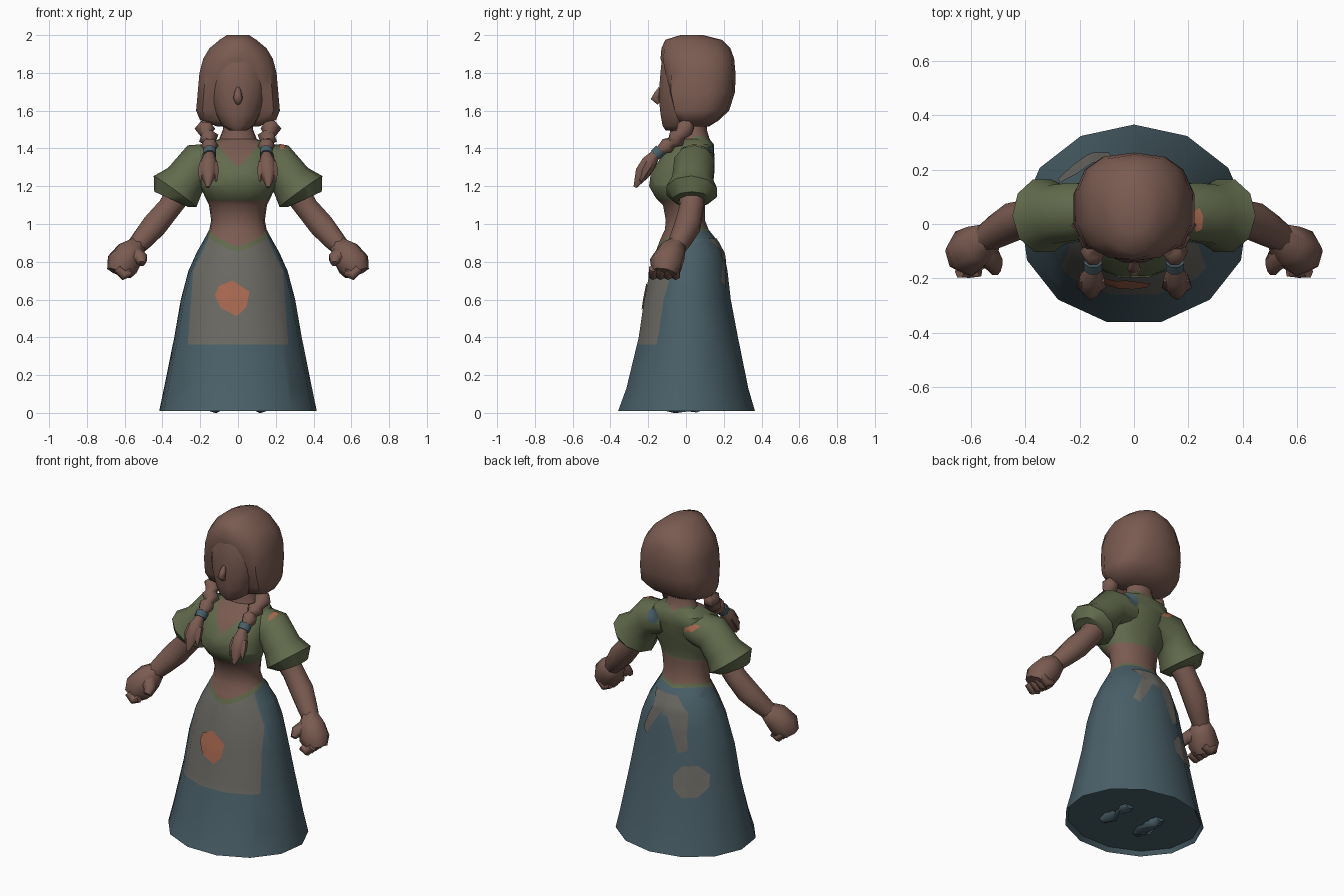
import bpy, bmesh, math
from mathutils import Vector
from mathutils.bvhtree import BVHTree

if "Cube" in bpy.data.objects:
    bpy.data.objects.remove(bpy.data.objects["Cube"])


def material(name, rgb):
    m = bpy.data.materials.new(name)
    m.use_nodes = True
    m.diffuse_color = (*rgb, 1)
    m.node_tree.nodes["Principled BSDF"].inputs["Base Color"].default_value = (*rgb, 1)
    return m


SKIN = material("warm brown", (0.195, 0.105, 0.082))
BLUE = material("slate blue", (0.067, 0.115, 0.138))
GREEN = material("olive green", (0.12, 0.144, 0.072))
GREY = material("apron grey", (0.148, 0.142, 0.125))
ORANGE = material("patch orange", (0.4, 0.14, 0.08))
RUST = material("patch border", (0.24, 0.1, 0.062))


def finish(name, bm, mats, rule=None, angle=42, recalc=True):
    if recalc:
        bmesh.ops.recalc_face_normals(bm, faces=bm.faces[:])
    for f in bm.faces:
        f.smooth = True
        if rule:
            f.material_index = rule(f.calc_center_median())
    me = bpy.data.meshes.new(name)
    bm.to_mesh(me)
    bm.free()
    for m in mats:
        me.materials.append(m)
    me.set_sharp_from_angle(angle=math.radians(angle))
    ob = bpy.data.objects.new(name, me)
    bpy.context.scene.collection.objects.link(ob)
    return ob


def loft(rings):
    bm = bmesh.new()
    loops = [[bm.verts.new(p) for p in r] for r in rings]
    n = len(loops[0])
    for a, b in zip(loops, loops[1:]):
        for i in range(n):
            j = (i + 1) % n
            bm.faces.new((a[i], a[j], b[j], b[i]))
    bm.faces.new(loops[0])
    bm.faces.new(loops[-1])
    return bm


def level(n, z, rx, front, back, power=1.0, limit=-9):
    """Horizontal oval ring with a vertex at the back."""
    mid, ry = (front + back) / 2, (back - front) / 2
    ring = []
    for i in range(n):
        a = 2 * math.pi * i / n
        s, c = math.sin(a), math.cos(a)
        x = math.copysign(abs(s) ** power, s) * rx
        y = mid + math.copysign(abs(c) ** power, c) * ry
        ring.append(Vector((x, max(y, limit), z)))
    return ring


def tube(name, path, mat, n=8, side=1, angle=65):
    """Rings of given radius square to a path of (x, y, z, radius)."""
    pts = [Vector((p[0] * side, p[1], p[2])) for p in path]
    rings = []
    for i, p in enumerate(pts):
        t = (pts[min(i + 1, len(pts) - 1)] - pts[max(i - 1, 0)]).normalized()
        u = Vector((0, 1, 0))
        u = (u - t * u.dot(t)).normalized()
        v = t.cross(u)
        r = path[i][3]
        rings.append([p + r * (u * math.cos(a) + v * math.sin(a))
                      for a in (2 * math.pi * (k + 0.5) / n for k in range(n))])
    return finish(name, loft(rings), [mat], angle=angle)


# Body: skirt, bare waist, blouse and neck in one loft
PROFILE = [
    (0.035, 0.405, -0.35, 0.345), (0.01, 0.42, -0.37, 0.365), (0.13, 0.395, -0.325, 0.33),
    (0.4, 0.34, -0.258, 0.275), (0.6, 0.305, -0.228, 0.237), (0.75, 0.265, -0.197, 0.22),
    (0.85, 0.22, -0.167, 0.2), (0.92, 0.18, -0.14, 0.16), (0.97, 0.153, -0.115, 0.12),
    (1.02, 0.143, -0.11, 0.1), (1.1, 0.155, -0.125, 0.1), (1.14, 0.175, -0.165, 0.1),
    (1.2, 0.2, -0.2, 0.115, 0.9), (1.27, 0.2, -0.19, 0.13, 0.8), (1.36, 0.2, -0.13, 0.15, 0.7),
    (1.42, 0.17, -0.07, 0.148, 0.7), (1.45, 0.1, -0.03, 0.125), (1.5, 0.08, -0.02, 0.11),
    (1.57, 0.08, -0.02, 0.11)]
# Slanted V edges: base height, rise toward the back, rise toward the sides
WAIST, TRIM, NECK = (0.85, 0.33, 0.28), (0.875, 0.33, 0.28), (1.3, 0.45, 0.68)
# Apron edges on the left half: point and outward direction
APRON = [((0.265, 0, 0.38), (0.37, 0, 0.028)), ((0.237, 0, 0.75), (0.17, 0, 0.08)),
         ((0, 0, 0.363), (0, 0, -1))]


def above(c, edge):
    return c.z - (edge[0] + edge[1] * (c.y + 0.17) + edge[2] * abs(c.x)) > 0


def body_rule(c):
    if not above(c, WAIST):
        p = Vector((abs(c.x), c.y, c.z))
        inside = all((p - Vector(co)).dot(Vector(no)) < 0 for co, no in APRON)
        return 3 if inside and c.y < 0 else 1
    if not above(c, TRIM):
        return 2
    if c.z < 1.125 or above(c, NECK):
        return 0
    return 2


def cut(bm, co, no, faces):
    geom = set(faces)
    for f in faces:
        geom.update(f.edges)
        geom.update(f.verts)
    bmesh.ops.bisect_plane(bm, geom=list(geom), plane_co=co, plane_no=no, dist=1e-5)


bm = loft([level(13, *p) for p in PROFILE])
cut(bm, (0, 0, 1.125), (0, 0, 1), bm.faces[:])
for s in (1, -1):
    for h, b, k in (WAIST, TRIM, NECK):
        cut(bm, (0, -0.17, h), (-s * k, -b, 1), bm.faces[:])
    for co, no in APRON:
        front = [f for f in bm.faces if f.calc_center_median().y < 0
                 and 0.1 < f.calc_center_median().z < 0.95]
        cut(bm, (s * co[0], 0, co[2]), (s * no[0], 0, no[2]), front)
body = finish("body_and_skirt", bm, [SKIN, BLUE, GREEN, GREY], body_rule)
targets = [body]

# Head and nose
FACE = [(1.495, 0.045, -0.11, 0.02), (1.52, 0.085, -0.127, 0.06), (1.58, 0.12, -0.138, 0.1),
        (1.66, 0.144, -0.147, 0.1), (1.75, 0.155, -0.143, 0.1), (1.84, 0.15, -0.135, 0.1),
        (1.885, 0.11, -0.125, 0.1)]
finish("head", loft([level(13, *p) for p in FACE]), [SKIN])
tube("nose", [(0, -0.135, 1.72, 0.012), (0, -0.15, 1.69, 0.02), (0, -0.165, 1.665, 0.025),
              (0, -0.142, 1.64, 0.014)], SKIN, 6)

# Hair cap, flattened in front so that the face shows
HAIR = [(2.0, 0.06, -0.03, 0.09), (1.975, 0.1, -0.11, 0.19), (1.93, 0.155, -0.13, 0.235),
        (1.875, 0.188, -0.138, 0.255, 0.8, -0.135), (1.8, 0.208, -0.14, 0.262, 0.75, -0.11),
        (1.7, 0.217, -0.14, 0.26, 0.75, -0.085), (1.6, 0.226, -0.12, 0.228, 0.75, -0.06),
        (1.55, 0.205, -0.1, 0.175, 0.8, -0.04), (1.515, 0.11, -0.03, 0.12, 0.9, -0.02)]
finish("hair", loft([level(14, *p) for p in HAIR]), [SKIN], angle=50)

for side, word in ((1, "left"), (-1, "right")):
    # Puffed sleeve
    targets.append(tube(word + "_sleeve", [
        (0.08, 0.05, 1.335, 0.095), (0.213, 0.045, 1.318, 0.112), (0.283, 0.035, 1.225, 0.113),
        (0.333, 0.03, 1.172, 0.14), (0.352, 0.03, 1.13, 0.1)], GREEN, 10, side, 50))
    # Arm and fist
    tube(word + "_arm", [
        (0.3, 0.03, 1.18, 0.075), (0.365, 0.03, 1.085, 0.067), (0.44, 0.01, 0.995, 0.072),
        (0.5, -0.025, 0.925, 0.062), (0.54, -0.05, 0.88, 0.053)], SKIN, 8, side)
    tube(word + "_fist", [
        (0.53, -0.04, 0.89, 0.05), (0.565, -0.075, 0.85, 0.08), (0.61, -0.105, 0.79, 0.09),
        (0.63, -0.115, 0.74, 0.068)], SKIN, 7, side)
    tube(word + "_thumb", [
        (0.55, -0.1, 0.84, 0.05), (0.51, -0.15, 0.815, 0.035), (0.51, -0.175, 0.79, 0.02)],
        SKIN, 6, side)
    for i in range(4):
        y = -0.055 - 0.04 * i
        tube(f"{word}_finger_{i + 1}", [
            (0.64, y, 0.765, 0.024), (0.605, y, 0.728, 0.026), (0.565, y, 0.745, 0.02)],
            SKIN, 6, side)
    # Braid, tie and loose end
    tube(word + "_braid", [
        (0.165, 0.02, 1.53, 0.035), (0.175, -0.005, 1.505, 0.055), (0.165, -0.03, 1.475, 0.034),
        (0.155, -0.05, 1.455, 0.054), (0.15, -0.075, 1.432, 0.032), (0.15, -0.1, 1.415, 0.048),
        (0.15, -0.135, 1.39, 0.03)], SKIN, 6, side)
    tube(word + "_braid_tie", [(0.15, -0.135, 1.392, 0.036), (0.15, -0.162, 1.365, 0.036)],
         BLUE, 8, side)
    tube(word + "_braid_end", [
        (0.15, -0.16, 1.37, 0.028), (0.155, -0.195, 1.325, 0.046), (0.158, -0.23, 1.27, 0.046),
        (0.16, -0.27, 1.195, 0.01)], SKIN, 6, side)
    for d, part in ((-1, "inner"), (1, "outer")):
        tube(f"{word}_braid_{part}_strand", [
            (0.155 + 0.02 * d, -0.2, 1.32, 0.03), (0.157 + 0.032 * d, -0.225, 1.275, 0.026),
            (0.157 + 0.042 * d, -0.24, 1.225, 0.005)], SKIN, 5, side)
    # Shoe under the skirt
    tube(word + "_shoe", [
        (0.115, 0.1, 0.045, 0.03), (0.115, 0.06, 0.05, 0.048), (0.12, -0.06, 0.056, 0.058),
        (0.125, -0.13, 0.045, 0.03)], BLUE, 8, side)

# Surface that the sewn patches lie on
verts, polys = [], []
for ob in targets:
    start = len(verts)
    verts += [v.co.copy() for v in ob.data.vertices]
    polys += [[start + i for i in p.vertices] for p in ob.data.polygons]
surface = BVHTree.FromPolygons(verts, polys)


def patch(name, outline, look, mats, lift=0.005, border=0):
    """Lay a flat outline on the surface along the look direction."""
    look = Vector(look)
    bm = bmesh.new()
    flat = (lambda a, b: (a, b, 3)) if look.z else (lambda a, b: (a, -2 * look.y, b))
    face = bm.faces.new([bm.verts.new(flat(a, b)) for a, b in outline])
    if border:
        bm.normal_update()
        for f in bmesh.ops.inset_region(bm, faces=[face], thickness=border)["faces"]:
            f.material_index = 1
    bmesh.ops.triangulate(bm, faces=bm.faces[:])
    for _ in range(5):
        long = [e for e in bm.edges if e.calc_length() > 0.035]
        bmesh.ops.subdivide_edges(bm, edges=long, cuts=1)
        bmesh.ops.triangulate(bm, faces=bm.faces[:])
    for v in bm.verts:
        hit, normal, _, _ = surface.ray_cast(v.co, look)
        if hit:
            v.co = hit - normal * math.copysign(lift, normal.dot(look))
    bm.normal_update()
    if sum(f.normal.dot(look) for f in bm.faces) > 0:
        bmesh.ops.reverse_faces(bm, faces=bm.faces[:])
    finish(name, bm, mats, angle=80, recalc=False)


def blob(cx, cy, rx, ry, n=7, turn=0.3):
    return [(cx + rx * math.cos(turn + 2 * math.pi * i / n),
             cy + ry * math.sin(turn + 2 * math.pi * i / n)) for i in range(n)]


FRONT, BACK, DOWN = (0, 1, 0), (0, -1, 0), (0, 0, -1)
# Bordered patch on the apron
patch("apron_patch", [(-0.12, 0.62), (-0.09, 0.555), (-0.005, 0.51), (0.045, 0.56), (0.06, 0.64),
                      (-0.03, 0.7), (-0.1, 0.67)], FRONT, [ORANGE, RUST], 0.006, 0.014)
# Stains on the back of the skirt
patch("skirt_forked_stain", [(0.12, 0.92), (-0.05, 0.92), (-0.13, 0.84), (-0.09, 0.78), (-0.15, 0.62),
                             (-0.1, 0.6), (-0.02, 0.8), (0.03, 0.82), (0.13, 0.66), (0.16, 0.69),
                             (0.09, 0.86)], BACK, [GREY])
patch("skirt_round_stain", blob(-0.18, 0.44, 0.1, 0.1, 8), BACK, [GREY])
# Blouse patches
patch("blouse_back_blue_patch", blob(0.13, 1.37, 0.045, 0.045, 6), BACK, [BLUE])
patch("blouse_back_orange_patch", [(-0.09, 1.335), (-0.15, 1.35), (-0.19, 1.385), (-0.15, 1.385),
                                   (-0.1, 1.36)], BACK, [ORANGE])
patch("blouse_shoulder_patch", blob(0.235, 0.015, 0.02, 0.045, 6), DOWN, [ORANGE])
